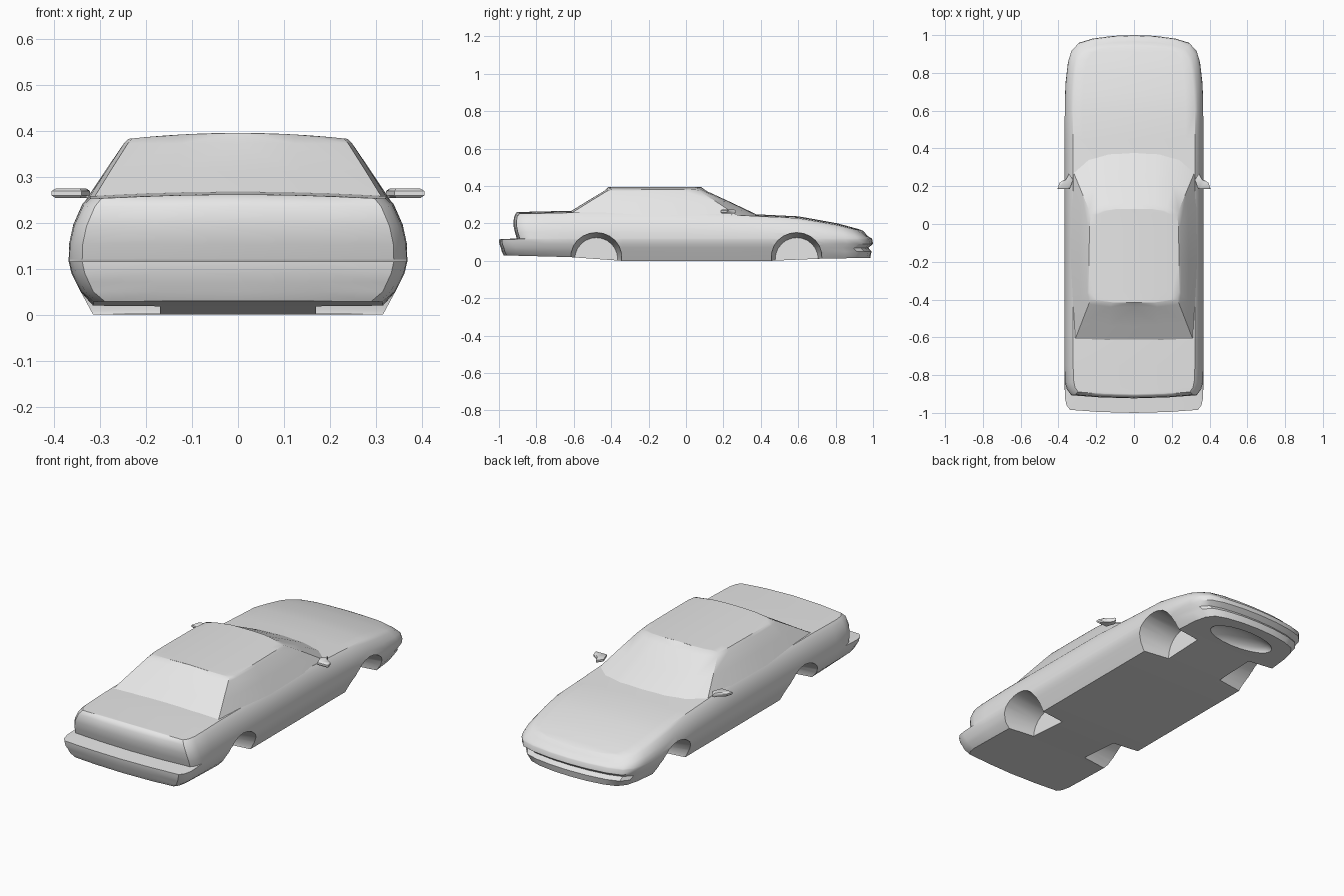
import bpy, bmesh, math
from mathutils import Matrix

cube = bpy.data.objects.get("Cube")
if cube:
    bpy.data.objects.remove(cube, do_unlink=True)

paint = bpy.data.materials.new("plain_grey")
paint.use_nodes = True
paint.diffuse_color = (0.8, 0.8, 0.8, 1)
paint.node_tree.nodes["Principled BSDF"].inputs["Base Color"].default_value = (0.8, 0.8, 0.8, 1)


def curve(points, y):
    """Piecewise linear height along the car."""
    for (y0, z0), (y1, z1) in zip(points, points[1:]):
        if y <= y1:
            return z0 + (z1 - z0) * max(0, (y - y0) / (y1 - y0))
    return points[-1][1]


def finish(bm, name):
    bmesh.ops.recalc_face_normals(bm, faces=bm.faces)
    mesh = bpy.data.meshes.new(name)
    bm.to_mesh(mesh)
    bm.free()
    mesh.materials.append(paint)
    obj = bpy.data.objects.new(name, mesh)
    bpy.context.collection.objects.link(obj)
    return obj


def shade(obj, degrees):
    bpy.ops.object.select_all(action="DESELECT")
    obj.select_set(True)
    bpy.context.view_layer.objects.active = obj
    bpy.ops.object.shade_smooth_by_angle(angle=math.radians(degrees))


def loft(name, rows, crown):
    """Stack half outlines, close them to the centre line and mirror."""
    width = max(p[0] for p in rows[-1])

    def cap(row, s):
        return [(x * s, y, z) for x, y, z in row]

    def arch(row):
        return [(x, y, z + crown * (1 - (x / width) ** 2)) for x, y, z in row]

    rings = [cap(rows[0], s) for s in (0, 0.5)] + rows[:-1]
    rings += [arch(cap(rows[-1], s)) for s in (1, 0.85, 0.6, 0.3, 0)]
    bm = bmesh.new()
    for side in (1, -1):
        grid = [[bm.verts.new((x * side, y, z)) for x, y, z in r] for r in rings]
        for a, b in zip(grid, grid[1:]):
            for i in range(len(a) - 1):
                bm.faces.new((a[i], a[i + 1], b[i + 1], b[i]))
    bmesh.ops.remove_doubles(bm, verts=bm.verts, dist=0.0002)
    return finish(bm, name)


# Lower body: plan outlines stacked from the floor to the hood and deck
deck = [(-1, 0.25), (-0.9, 0.251), (-0.6, 0.258), (0.1, 0.255), (0.35, 0.24),
        (0.6, 0.228), (0.8, 0.193), (0.93, 0.158), (1, 0.125)]
floor = [(-1, 0.03), (-0.62, 0.02), (-0.34, 0), (0.45, 0), (0.73, 0.012), (1, 0.016)]
nose = [(0, 0), (0.3, 0.004), (0.6, 0.018), (0.8, 0.04), (0.9, 0.08), (0.95, 0.14), (0.985, 0.25)]
flank = [0.6, 0.45, 0.3, 0.1, -0.1, -0.34, -0.5, -0.62, -0.75]
tail = [(0.995, 0.08), (0.97, 0.04), (0.92, 0.016), (0.5, 0.005), (0, 0)]

# half width, nose y, tail y, and a height rule for each level
levels = [
    (0.315, 0.985, -0.975, lambda y: curve(floor, y)),
    (0.342, 0.992, -0.985, lambda y: 0.05),
    (0.352, 0.975, -0.99, lambda y: 0.07),
    (0.362, 1.0, -0.998, lambda y: 0.09),
    (0.368, 0.996, -1.0, lambda y: 0.115),
    (0.368, 0.993, -0.905, lambda y: 0.12),
]
for share, half, front, back in [(0.25, 0.367, 0.987, -0.915), (0.55, 0.358, 0.978, -0.923),
                                 (0.88, 0.338, 0.965, -0.92), (1, 0.322, 0.95, -0.905)]:
    levels.append((half, front, back,
                   lambda y, s=share: 0.12 + s * (curve(deck, y) - 0.12)))

rows = []
for half, front, back, height in levels:
    plan = [(half * u, front - d) for u, d in nose]
    plan += [(half, y) for y in flank]
    plan += [(half * u, back + d) for u, d in tail]
    rows.append([(x, y, height(y)) for x, y in plan])
body = loft("body_shell", rows, 0.01)

# Wheel wells and the hollow under the nose
cutters = []
for y in (-0.48, 0.592):
    for side in (1, -1):
        bm = bmesh.new()
        bmesh.ops.create_cone(bm, cap_ends=True, segments=24, radius1=0.115, radius2=0.147, depth=0.23)
        bm.transform(Matrix.Translation((side * 0.285, y, 0.009)) @
                     Matrix.Rotation(side * math.pi / 2, 4, "Y"))
        cutters.append(finish(bm, "wheel_well_cutter"))
bm = bmesh.new()
bmesh.ops.create_uvsphere(bm, u_segments=20, v_segments=10, radius=1)
bm.transform(Matrix.Translation((0, 0.85, 0.005)) @ Matrix.Diagonal((0.2, 0.08, 0.05, 1)))
cutters.append(finish(bm, "nose_hollow_cutter"))

bpy.context.view_layer.objects.active = body
for cutter in cutters:
    cutter.hide_render = True
    mod = body.modifiers.new("cut", "BOOLEAN")
    mod.operation, mod.solver, mod.object = "DIFFERENCE", "EXACT", cutter
    bpy.ops.object.modifier_apply(modifier=mod.name)
    bpy.data.objects.remove(cutter, do_unlink=True)
shade(body, 35)

# Cabin: blend from the belt outline to the roof outline
belt = [(0, 0.405), (0.13, 0.395), (0.24, 0.36), (0.325, 0.285), (0.338, 0.1),
        (0.34, -0.2), (0.336, -0.45), (0.325, -0.645), (0.15, -0.662), (0, -0.665)]
roof = [(0, 0.08), (0.1, 0.08), (0.17, 0.07), (0.228, 0.05), (0.236, -0.02),
        (0.238, -0.2), (0.238, -0.36), (0.23, -0.4), (0.12, -0.415), (0, -0.415)]
rows = [[(a + (c - a) * t, b + (d - b) * t, z) for (a, b), (c, d) in zip(belt, roof)]
        for t, z in ((0, 0.235), (0.5, 0.312), (0.9, 0.372), (1, 0.382))]
shade(loft("cabin", rows, 0.013), 35)

# Door mirrors: flat pods with a fuller middle
pod = [(0.322, 0.235), (0.345, 0.268), (0.36, 0.24), (0.395, 0.218), (0.405, 0.186), (0.34, 0.184)]
for side, label in ((1, "left"), (-1, "right")):
    bm = bmesh.new()
    rings = []
    for s, z in ((0.8, 0.253), (1, 0.259), (1, 0.269), (0.8, 0.274)):
        rings.append([bm.verts.new((side * (0.36 + (x - 0.36) * s), 0.215 + (y - 0.215) * s, z))
                      for x, y in pod])
    for a, b in zip(rings, rings[1:]):
        for i in range(len(pod)):
            j = (i + 1) % len(pod)
            bm.faces.new((a[i], a[j], b[j], b[i]))
    bm.faces.new(rings[0])
    bm.faces.new(rings[-1])
    shade(finish(bm, label + "_door_mirror"), 40)
